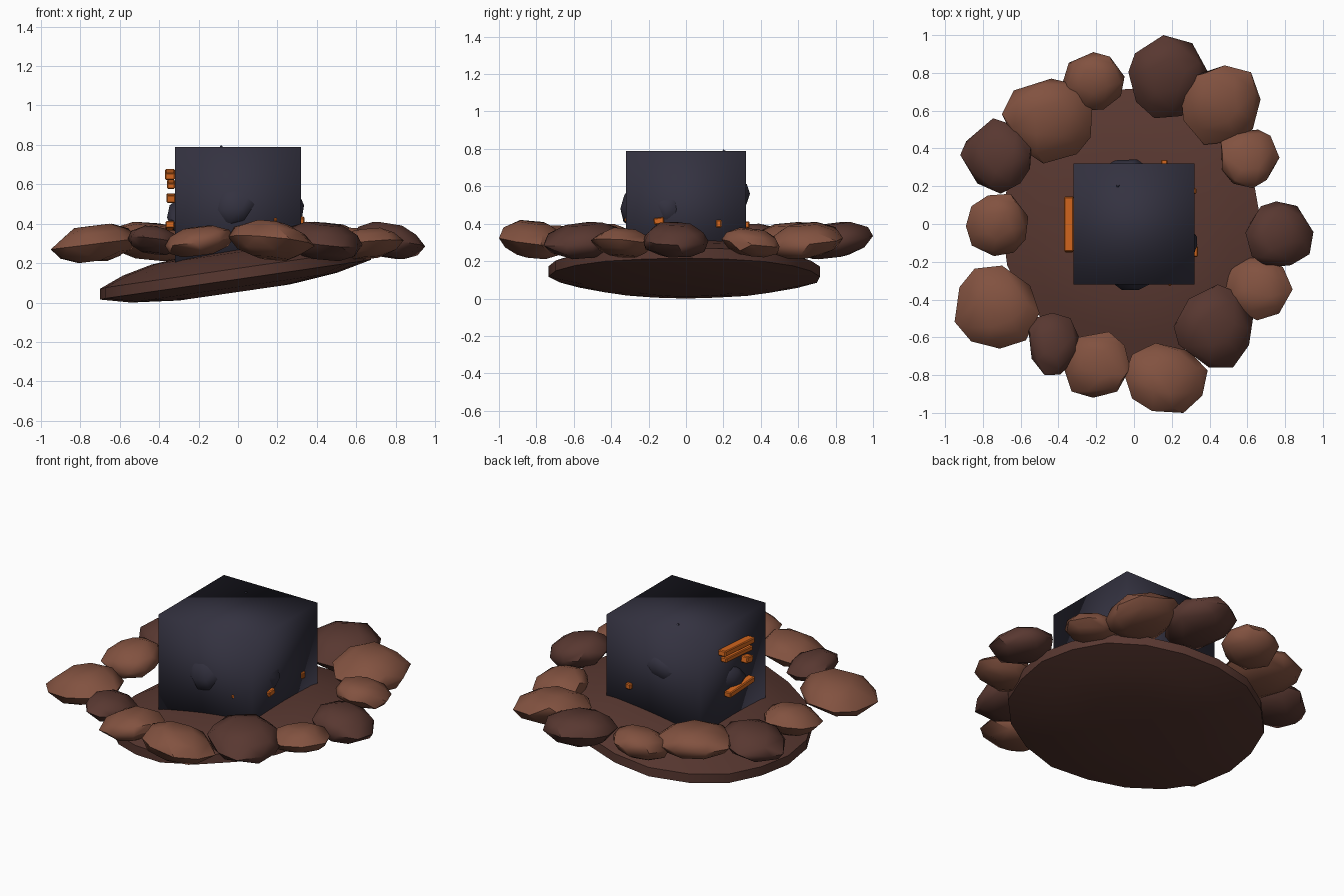
import bpy, bmesh, math, random
from mathutils import Vector, Matrix

if "Cube" in bpy.data.objects:
    bpy.data.objects.remove(bpy.data.objects["Cube"])

random.seed(4)


def material(name, rgb):
    m = bpy.data.materials.new(name)
    m.diffuse_color = (*rgb, 1)
    m.use_nodes = True
    m.node_tree.nodes["Principled BSDF"].inputs["Base Color"].default_value = m.diffuse_color
    return m


LIGHT = material("light brown stone", (0.223, 0.084, 0.051))
DARK = material("dark brown stone", (0.098, 0.039, 0.030))
COAL = material("charcoal", (0.034, 0.032, 0.052))
EMBER = material("ember orange", (0.68, 0.14, 0.013))


def finish(name, bm, mat, angle=None):
    """Turn a bmesh into an object; angle is the smoothing limit in degrees."""
    bmesh.ops.recalc_face_normals(bm, faces=bm.faces)
    me = bpy.data.meshes.new(name)
    bm.to_mesh(me)
    bm.free()
    me.materials.append(mat)
    ob = bpy.data.objects.new(name, me)
    bpy.context.collection.objects.link(ob)
    if angle:
        bpy.ops.object.select_all(action='DESELECT')
        ob.select_set(True)
        bpy.context.view_layer.objects.active = ob
        bpy.ops.object.shade_smooth_by_angle(angle=math.radians(angle))
    return ob


def hull(points):
    bm = bmesh.new()
    for p in points:
        bm.verts.new(p)
    res = bmesh.ops.convex_hull(bm, input=bm.verts)
    loose = {v for v in res["geom_interior"] if isinstance(v, bmesh.types.BMVert)}
    bmesh.ops.delete(bm, geom=list(loose), context='VERTS')
    return bm


def rock(name, lo, hi, mat, sides=9):
    """Chipped rock: rings of jittered points hulled and fitted to a box."""
    pts = []
    tilt = random.uniform(0, math.tau)
    for r, z, n in ((0.45, 0.95, 5), (0.82, 0.55, 7), (1.0, 0.0, sides),
                    (0.82, -0.55, 7), (0.45, -0.9, 5)):
        start = random.uniform(0, math.tau)
        for i in range(n):
            a = start + math.tau * (i + random.uniform(-0.25, 0.25)) / n
            q = r * random.uniform(0.92, 1.06)
            pts.append(Vector((q * math.cos(a), q * math.sin(a),
                               z + 0.3 * q * math.cos(a - tilt))))
    mn = [min(p[k] for p in pts) for k in range(3)]
    mx = [max(p[k] for p in pts) for k in range(3)]
    fitted = [[lo[k] + (p[k] - mn[k]) / (mx[k] - mn[k]) * (hi[k] - lo[k])
               for k in range(3)] for p in pts]
    return finish(name, hull(fitted), mat, 42)


# tilted lens-shaped ground slab: (radius, height above the tilted plane)
profile = [(0.25, 0.128), (0.42, 0.112), (0.56, 0.078), (0.69, 0.03),
           (0.69, -0.025), (0.52, -0.065), (0.28, -0.09)]
SEG = 20
wobble = [random.uniform(0.985, 1.04) for _ in range(SEG)]
slab = []
for r, h in profile:
    for i in range(SEG):
        a = math.tau * i / SEG
        x, y = r * wobble[i] * math.cos(a) - 0.015, r * 1.03 * wobble[i] * math.sin(a)
        slab.append((max(x, -0.70), y, 0.145 + 0.145 * x + h))
low = min(p[2] for p in slab)
finish("ground_slab", hull([(x, y, z - low) for x, y, z in slab]), DARK, 50)

# ring of stones: x range, y range, z range, colour
stones = [
    (-0.03, 0.39, 0.56, 1.00, 0.21, 0.41, DARK),
    (0.25, 0.67, 0.42, 0.84, 0.21, 0.41, LIGHT),
    (0.46, 0.77, 0.19, 0.50, 0.22, 0.38, LIGHT),
    (0.59, 0.95, -0.23, 0.12, 0.22, 0.41, DARK),
    (0.48, 0.84, -0.51, -0.18, 0.22, 0.38, LIGHT),
    (0.21, 0.63, -0.76, -0.32, 0.21, 0.41, DARK),
    (-0.05, 0.39, -1.00, -0.63, 0.21, 0.42, LIGHT),
    (-0.37, -0.02, -0.92, -0.57, 0.23, 0.39, LIGHT),
    (-0.56, -0.28, -0.80, -0.47, 0.24, 0.39, DARK),
    (-0.95, -0.50, -0.66, -0.22, 0.20, 0.40, LIGHT),
    (-0.89, -0.56, -0.17, 0.16, 0.21, 0.39, LIGHT),
    (-0.92, -0.54, 0.16, 0.56, 0.21, 0.40, DARK),
    (-0.70, -0.22, 0.32, 0.77, 0.21, 0.41, LIGHT),
    (-0.38, -0.05, 0.60, 0.91, 0.22, 0.40, LIGHT),
]
for i, (x0, x1, y0, y1, z0, z1, mat) in enumerate(stones):
    rock(f"ring_stone_{i + 1}", (x0, y0, z0), (x1, y1, z1), mat)

# charcoal block, shaded smooth all round
bm = bmesh.new()
bmesh.ops.create_cube(bm, size=1, matrix=Matrix.Translation((0, 0, 0.47))
                      @ Matrix.Diagonal((0.64, 0.64, 0.64, 1)))
finish("charcoal_block", bm, COAL, 180)

# charcoal lumps poking through the block sides and top
lumps = [((0.10, -0.22, 0.36), (0.335, 0.02, 0.62)),
         ((-0.36, -0.16, 0.32), (-0.12, 0.12, 0.54)),
         ((-0.16, -0.35, 0.38), (0.12, -0.12, 0.64)),
         ((-0.18, 0.12, 0.42), (0.09, 0.342, 0.64)),
         ((-0.10, 0.19, 0.72), (-0.07, 0.22, 0.797))]
for i, (lo, hi) in enumerate(lumps):
    rock(f"charcoal_lump_{i + 1}", lo, hi, COAL)

# glowing ember bars: centre, size, slope about x in degrees
embers = [((-0.345, 0.00, 0.65), (0.05, 0.29, 0.035), 4),
          ((-0.34, -0.01, 0.60), (0.04, 0.26, 0.03), 4),
          ((-0.34, -0.11, 0.53), (0.045, 0.06, 0.04), 10),
          ((-0.345, -0.03, 0.39), (0.045, 0.24, 0.035), -3),
          ((0.32, -0.145, 0.415), (0.035, 0.055, 0.035), 8),
          ((0.315, 0.175, 0.40), (0.03, 0.03, 0.04), 0),
          ((0.16, 0.32, 0.395), (0.035, 0.04, 0.035), 0),
          ((0.19, -0.318, 0.42), (0.015, 0.02, 0.02), 0)]
for i, (c, s, slope) in enumerate(embers):
    bm = bmesh.new()
    bmesh.ops.create_cube(bm, size=1, matrix=Matrix.Translation(c)
                          @ Matrix.Rotation(math.radians(slope), 4, 'X')
                          @ Matrix.Diagonal((*s, 1)))
    bmesh.ops.bevel(bm, geom=bm.edges[:], offset=0.005, segments=1, affect='EDGES')
    finish(f"ember_{i + 1}", bm, EMBER)
